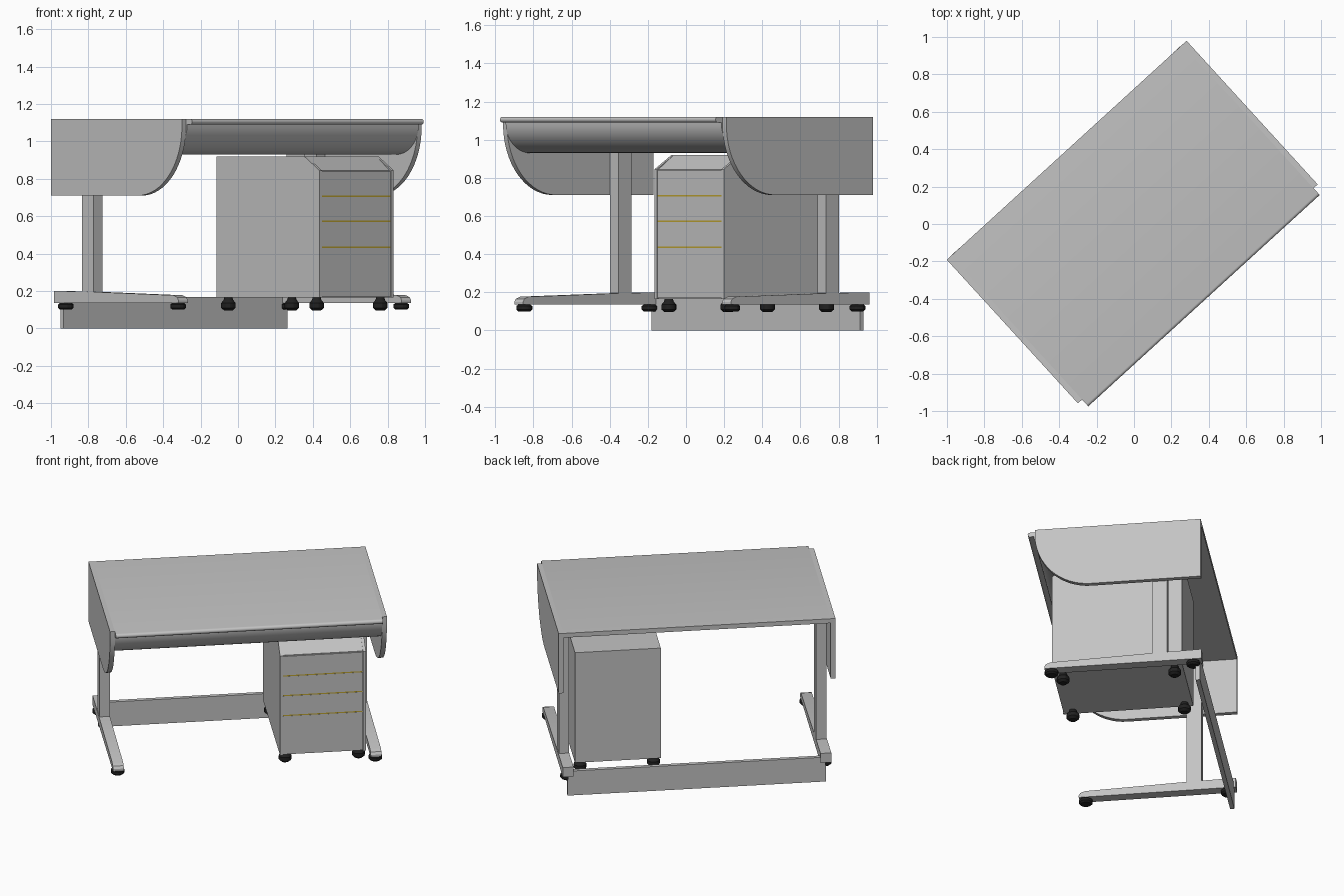
import bpy, bmesh, math
from mathutils import Matrix

cube = bpy.data.objects.get("Cube")
if cube:
    bpy.data.objects.remove(cube)

TURN = Matrix.Rotation(math.radians(42.4), 4, 'Z')  # whole desk stands turned


def material(name, rgb):
    mat = bpy.data.materials.new(name)
    mat.use_nodes = True
    mat.diffuse_color = (*rgb, 1)
    mat.node_tree.nodes["Principled BSDF"].inputs["Base Color"].default_value = (*rgb, 1)
    return mat


GREY = material("light grey", (0.55, 0.55, 0.55))
BLACK = material("black rubber", (0.015, 0.015, 0.015))
GOLD = material("gold", (0.5, 0.36, 0.03))


def finish(name, bm, mat):
    bmesh.ops.recalc_face_normals(bm, faces=bm.faces)
    mesh = bpy.data.meshes.new(name)
    bm.to_mesh(mesh)
    bm.free()
    mesh.materials.append(mat)
    mesh.shade_smooth()
    mesh.set_sharp_from_angle(angle=math.radians(30))
    obj = bpy.data.objects.new(name, mesh)
    bpy.context.collection.objects.link(obj)
    obj.matrix_world = TURN
    return obj


def extrude(name, profile, x0, x1, mat=GREY):
    """Side profile of (y, z) points pushed from x0 to x1."""
    bm = bmesh.new()
    face = bm.faces.new([bm.verts.new((x0, y, z)) for y, z in profile])
    out = bmesh.ops.extrude_face_region(bm, geom=[face])
    moved = [v for v in out["geom"] if isinstance(v, bmesh.types.BMVert)]
    bmesh.ops.translate(bm, vec=(x1 - x0, 0, 0), verts=moved)
    return finish(name, bm, mat)


def box(name, x0, x1, y0, y1, z0, z1, mat=GREY):
    return extrude(name, [(y0, z0), (y1, z0), (y1, z1), (y0, z1)], x0, x1, mat)


def arc(cy, cz, ry, rz, start, end, steps):
    angles = [math.radians(start + (end - start) * i / steps) for i in range(steps + 1)]
    return [(cy + ry * math.cos(a), cz + rz * math.sin(a)) for a in angles]


def caster(name, x, y, rings):
    """Turned wheel built from (radius, height) rings."""
    bm = bmesh.new()
    for (r0, z0), (r1, z1) in zip(rings, rings[1:]):
        part = bmesh.ops.create_cone(bm, segments=12, radius1=r0, radius2=r1,
                                     depth=z1 - z0, cap_ends=True)
        bmesh.ops.translate(bm, vec=(x, y, (z0 + z1) / 2), verts=part["verts"])
    finish(name, bm, BLACK)


# Table top with a rounded front edge
nose = arc(-0.54, 1.105, 0.015, 0.015, 90, 270, 8)
extrude("table_top", nose + [(0.534, 1.09), (0.534, 1.12)], -0.838, 0.838)

# Curved apron under the front edge
outer = arc(-0.34, 1.09, 0.175, 0.16, 180, 270, 14)
inner = arc(-0.34, 1.09, 0.163, 0.148, 270, 180, 14)
extrude("front_apron", outer + inner, -0.838, 0.838)

# Side panels, legs and feet, one set at each end
panel = arc(-0.156, 1.08, 0.35, 0.37, 180, 270, 16) + [(0.534, 0.71), (0.534, 1.12), (-0.506, 1.12)]
foot = [(-0.45, 0.135), (-0.45, 0.15), (-0.44, 0.166), (-0.41, 0.177),
        (0.227, 0.195), (0.535, 0.2), (0.535, 0.135)]
for side, s in (("left", 1), ("right", -1)):
    extrude(side + "_side_panel", panel, s * 0.838, s * 0.868)
    box(side + "_leg", s * 0.774, s * 0.838, 0.227, 0.32, 0.19, 1.09)
    extrude(side + "_foot", foot, s * 0.774, s * 0.842)
    for end, y in (("front", -0.41), ("back", 0.48)):
        caster(f"{side}_{end}_foot_caster", s * 0.808, y,
               [(0.032, 0.1), (0.043, 0.11), (0.043, 0.128), (0.03, 0.137)])

# Low board joining the feet at the back
box("back_board", -0.81, 0.81, 0.495, 0.522, 0, 0.167)

# Drawer cabinet: body between two side walls, sloping top front
L, R = 0.21, 0.748


def cabinet_profile(front):
    return [(front, 0.165), (0.4, 0.165), (0.4, 0.92), (-0.295, 0.92), (front, 0.845)]


extrude("cabinet_body", cabinet_profile(-0.403), L + 0.018, R - 0.018)
extrude("cabinet_right_wall", cabinet_profile(-0.415), L, L + 0.018)
extrude("cabinet_left_wall", cabinet_profile(-0.415), R - 0.018, R)

# Drawer fronts with a thin gold strip in each gap
gaps = [0.165, 0.435, 0.572, 0.707, 0.845]
for i, (low, high) in enumerate(zip(gaps, gaps[1:])):
    box(f"drawer_front_{i + 1}", L + 0.02, R - 0.02, -0.412, -0.402, low + 0.004, high - 0.004)
for i, z in enumerate(gaps[1:-1]):
    box(f"drawer_strip_{i + 1}", L + 0.02, R - 0.02, -0.411, -0.402, z - 0.004, z + 0.004, GOLD)

# Cabinet casters
for side, x in (("right", 0.25), ("left", 0.71)):
    for end, y in (("front", -0.35), ("back", 0.35)):
        caster(f"cabinet_{side}_{end}_caster", x, y,
               [(0.024, 0.096), (0.04, 0.11), (0.04, 0.135), (0.026, 0.152), (0.022, 0.166)])
